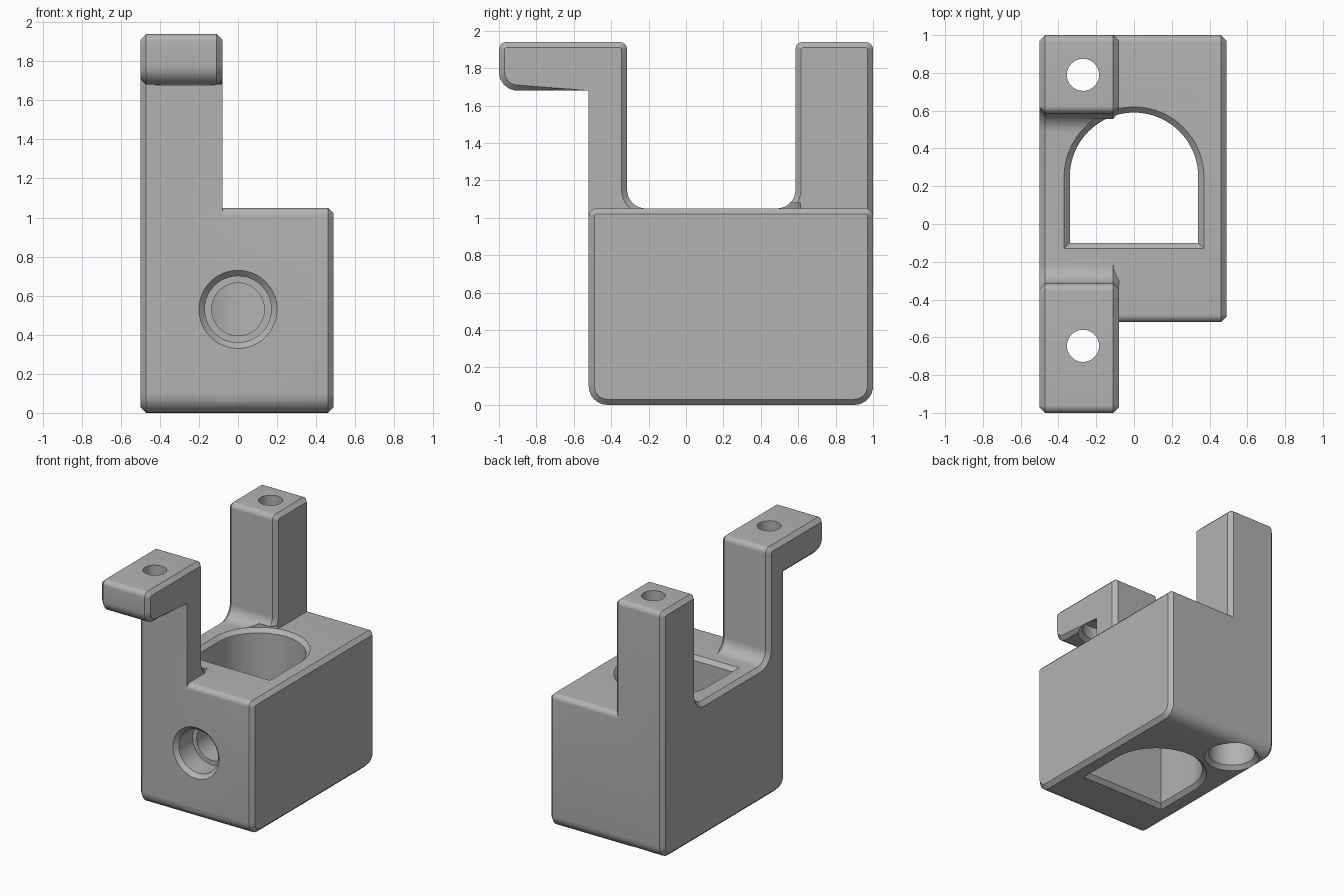
import bpy, bmesh, math
from mathutils import Vector, Matrix

old = bpy.data.objects.get("Cube")
if old:
    bpy.data.objects.remove(old, do_unlink=True)

CH = 0.03                      # chamfer size
LEFT, RIGHT, POST = -0.5, 0.49, -0.08
FRONT, BACK, DECK, TOP = -0.52, 1.0, 1.05, 1.94

grey = bpy.data.materials.new("plain grey")
grey.use_nodes = True
colour = (0.45, 0.45, 0.45, 1)
grey.diffuse_color = colour
grey.node_tree.nodes["Principled BSDF"].inputs["Base Color"].default_value = colour


def make(name, bm):
    bmesh.ops.recalc_face_normals(bm, faces=bm.faces)
    mesh = bpy.data.meshes.new(name)
    bm.to_mesh(mesh)
    bm.free()
    mesh.materials.append(grey)
    ob = bpy.data.objects.new(name, mesh)
    bpy.context.collection.objects.link(ob)
    return ob


def rounded(corners, steps=8):
    """Round each (a, b, radius) corner of a right-angled outline."""
    pts = []
    for i, (a, b, r) in enumerate(corners):
        p = Vector((a, b))
        u = (Vector(corners[i - 1][:2]) - p).normalized()
        v = (Vector(corners[(i + 1) % len(corners)][:2]) - p).normalized()
        if r == 0:
            pts.append(p)
            continue
        for k in range(steps + 1):
            t = k / steps * math.pi / 2
            pts.append(p + r * (u * (1 - math.sin(t)) + v * (1 - math.cos(t))))
    return pts


def side_prism(name, corners, x0, x1, keep_sharp):
    """Extrude a y-z outline along x and chamfer the edges of both ends."""
    bm = bmesh.new()
    outline = rounded(corners)
    ends = [[bm.verts.new((x, p.x, p.y)) for p in outline] for x in (x0, x1)]
    for ring in ends:
        bm.faces.new(ring)
    n = len(outline)
    for i in range(n):
        j = (i + 1) % n
        bm.faces.new((ends[0][i], ends[0][j], ends[1][j], ends[1][i]))
    rims = [e for e in bm.edges if abs(e.verts[0].co.x - e.verts[1].co.x) < 1e-5
            and not keep_sharp(*[v.co for v in e.verts])]
    bmesh.ops.recalc_face_normals(bm, faces=bm.faces)
    bmesh.ops.bevel(bm, geom=rims, offset=CH, segments=1, affect='EDGES')
    return make(name, bm)


def loft(name, rings):
    """Closed solid through rings of equal point count."""
    bm = bmesh.new()
    loops = [[bm.verts.new(p) for p in ring] for ring in rings]
    bm.faces.new(loops[0])
    bm.faces.new(loops[-1])
    n = len(loops[0])
    for a, b in zip(loops, loops[1:]):
        for i in range(n):
            j = (i + 1) % n
            bm.faces.new((a[i], a[j], b[j], b[i]))
    return make(name, bm)


def drill(name, steps, place, sides=64):
    """Stepped round cutter along local z from (radius, depth) pairs."""
    rings = [[place @ Vector((r * math.cos(t), r * math.sin(t), d))
              for t in (2 * math.pi * k / sides for k in range(sides))]
             for r, d in steps]
    return loft(name, rings)


def combine(target, tool, operation):
    mod = target.modifiers.new(tool.name, 'BOOLEAN')
    mod.operation = operation
    mod.solver = 'EXACT'
    mod.object = tool
    bpy.context.view_layer.objects.active = target
    bpy.ops.object.modifier_apply(modifier=mod.name)
    bpy.data.objects.remove(tool, do_unlink=True)


# Main block
body = side_prism("mounting_block", [
    (FRONT, 0, 0.1), (BACK, 0, 0.1), (BACK, DECK, 0.04), (FRONT, DECK, 0.04)],
    LEFT, RIGHT, lambda a, b: False)

# Side bracket: rear post, valley, front post and overhanging arm
bracket = side_prism("bracket", [
    (FRONT, 0, 0.1), (BACK, 0, 0.1), (BACK, TOP, 0.04), (0.585, TOP, 0.04),
    (0.585, DECK, 0.1), (-0.315, DECK, 0.1), (-0.315, TOP, 0.04),
    (-1, TOP, 0.04), (-1, 1.68, 0.1), (FRONT, 1.68, 0)],
    LEFT, POST,
    lambda a, b: a.x > -0.2 and max(abs(a.y - FRONT), abs(b.y - FRONT)) < 1e-4)
combine(body, bracket, 'UNION')


# Arched opening through the block, chamfered at both mouths
def arch(grow, z):
    r = 0.34 + grow
    curve = [(r * math.cos(t), 0.25 + r * math.sin(t))
             for t in (math.pi * k / 40 for k in range(41))]
    return [(x, y, z) for x, y in curve + [(-r, -0.1 - grow), (r, -0.1 - grow)]]


opening = loft("arched_opening", [
    arch(CH, -0.1), arch(CH, 0), arch(0, CH),
    arch(0, DECK - CH), arch(CH, DECK), arch(CH, DECK + 0.03)])
combine(body, opening, 'DIFFERENCE')

# Stepped hole in the front wall
combine(body, drill("front_hole", [
    (0.2, -0.1), (0.2, 0), (0.17, CH), (0.17, 0.2), (0.135, 0.2), (0.135, 0.6)],
    Matrix.Translation((0, FRONT, 0.53)) @ Matrix.Rotation(-math.pi / 2, 4, 'X')),
    'DIFFERENCE')

# Vertical screw holes with counterbores from below
for name, y, base, lead in (("arm_hole", -0.645, 1.68, 0.002),
                            ("rear_post_hole", 0.79, 0, 0.1)):
    seat = 1.81 - base
    combine(body, drill(name, [
        (0.2, -lead), (0.2, 0), (0.17, CH), (0.17, seat),
        (0.085, seat), (0.085, 2.1 - base)],
        Matrix.Translation((-0.27, y, base))), 'DIFFERENCE')

# Smooth the rounded parts, keep the chamfers crisp
bpy.ops.object.select_all(action='DESELECT')
body.select_set(True)
bpy.context.view_layer.objects.active = body
bpy.ops.object.shade_smooth_by_angle(angle=math.radians(30))
